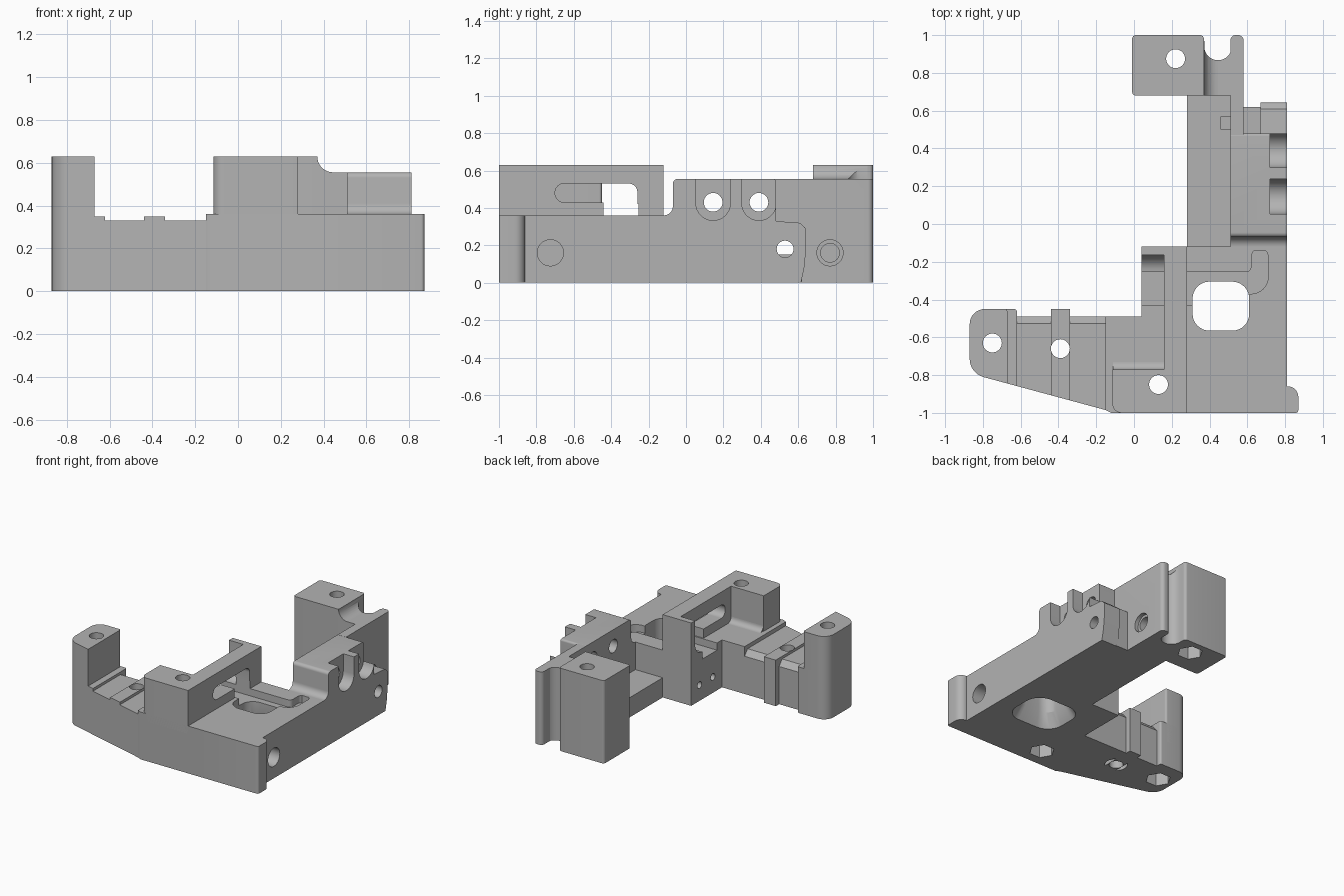
import bpy, bmesh, math
from mathutils import Vector

cube = bpy.data.objects.get("Cube")
if cube:
    bpy.data.objects.remove(cube, do_unlink=True)

grey = bpy.data.materials.new("plain grey")
grey.use_nodes = True
colour = (0.45, 0.45, 0.45, 1)
grey.diffuse_color = colour
grey.node_tree.nodes["Principled BSDF"].inputs["Base Color"].default_value = colour


def rounded(pts, radii):
    """Replace each corner that has a radius by a tangent arc."""
    out = []
    for i, p in enumerate(pts):
        r = radii.get(i, 0)
        p = Vector(p)
        if not r:
            out.append(p)
            continue
        a = (Vector(pts[i - 1]) - p).normalized()
        b = (Vector(pts[(i + 1) % len(pts)]) - p).normalized()
        half = a.angle(b) / 2
        c = p + (a + b).normalized() * r / math.sin(half)
        t = r / math.tan(half)
        s, e = p + a * t - c, p + b * t - c
        sweep = math.pi - 2 * half
        for k in range(9):
            f = k / 8
            out.append(c + (s * math.sin((1 - f) * sweep) + e * math.sin(f * sweep)) / math.sin(sweep))
    return out


def prism(name, pts, lo, hi, axis="z", radii=None, flare=1):
    """Extrude a profile along an axis: z takes (x,y), x takes (y,z), y takes (x,z)."""
    pts = rounded(pts, radii or {})
    mid = sum(pts, Vector((0, 0))) / len(pts)
    place = {"z": lambda p, h: (p.x, p.y, h),
             "x": lambda p, h: (h, p.x, p.y),
             "y": lambda p, h: (p.x, h, p.y)}[axis]
    bm = bmesh.new()
    low = [bm.verts.new(place(mid + (p - mid) * flare, lo)) for p in pts]
    top = [bm.verts.new(place(p, hi)) for p in pts]
    bm.faces.new(low)
    bm.faces.new(top)
    for i in range(len(pts)):
        j = (i + 1) % len(pts)
        bm.faces.new((low[i], low[j], top[j], top[i]))
    bmesh.ops.recalc_face_normals(bm, faces=bm.faces)
    me = bpy.data.meshes.new(name)
    bm.to_mesh(me)
    bm.free()
    me.materials.append(grey)
    ob = bpy.data.objects.new(name, me)
    bpy.context.collection.objects.link(ob)
    return ob


def rect(a, b, c, d):
    return [(a, c), (b, c), (b, d), (a, d)]


def box(name, x0, x1, y0, y1, z0, z1, radii=None):
    return prism(name, rect(x0, x1, y0, y1), z0, z1, "z", radii)


def circle(u, v, r, n=32, start=0.0):
    return [(u + r * math.cos(start + 2 * math.pi * i / n),
             v + r * math.sin(start + 2 * math.pi * i / n)) for i in range(n)]


def arc(u, v, r, a0, a1, n=8):
    return [(u + r * math.cos(math.radians(a0 + (a1 - a0) * i / n)),
             v + r * math.sin(math.radians(a0 + (a1 - a0) * i / n))) for i in range(n + 1)]


# Front base and its corner lip
base = prism("base", [(-0.12, -1), (0.87, -1), (0.87, -0.86), (0.81, -0.86), (0.81, -0.12),
                      (0.04, -0.12), (0.04, -0.49), (-0.15, -0.49), (-0.15, -0.985)],
             0, 0.36, radii={1: 0.015, 2: 0.055})

# Side arm with raised pads and an end post
front = lambda x: -0.985 - (x + 0.15) * 0.27
arm = prism("arm", [(-0.64, front(-0.64)), (-0.14, front(-0.14)), (-0.14, -0.49), (-0.64, -0.49)], 0, 0.33)
rib = prism("arm_rib", [(-0.44, front(-0.44)), (-0.34, front(-0.34)), (-0.34, -0.45), (-0.44, -0.45)], 0, 0.35)
foot = prism("arm_post_foot", [(-0.87, front(-0.87)), (-0.62, front(-0.62)), (-0.62, -0.45), (-0.87, -0.45)],
             0, 0.35, radii={0: 0.1, 2: 0.015, 3: 0.08})
post = prism("arm_post", [(-0.87, front(-0.87)), (-0.67, front(-0.67)), (-0.67, -0.45), (-0.87, -0.45)],
             0.2, 0.63, radii={0: 0.1, 2: 0.015, 3: 0.08})

# Centre wall with a wide front tower and a back post
wall = box("centre_wall", 0.16, 0.28, -0.99, -0.12, 0.30, 0.63)
tower = box("front_tower", -0.115, 0.28, -1, -0.77, 0.30, 0.63, {0: 0.05})
tower_fillet = prism("tower_fillet", [(-0.78, 0.35)] + [(-0.78, 0.40)] + arc(-0.73, 0.40, 0.04, 180, 270)
                     + [(-0.73, 0.35)], -0.11, 0.17, "x")
back_post = prism("back_post", [(-0.12, 0.30), (-0.12, 0.63), (-0.165, 0.63)]
                  + arc(-0.255, 0.45, 0.09, 0, -90) + [(-0.255, 0.30)], 0.04, 0.2, "x")

# Rear beam: low inner floor, tall outer block, thin rear wall
floor = box("beam_floor", 0.28, 0.55, -0.14, 0.70, 0, 0.15)
block = prism("beam_block", [(-0.14, 0), (0.48, 0), (0.48, 0.555), (-0.07, 0.555)]
              + arc(-0.12, 0.41, 0.05, 0, -90) + [(-0.14, 0.36)], 0.51, 0.81, "x", radii={2: 0.015, 3: 0.025})
rear_wall = box("rear_wall", 0.51, 0.58, 0.47, 1, 0, 0.555, {2: 0.028, 3: 0.028})
tab_profile = [(0.47, 0), (0.615, 0), (0.632, 0.08), (0.642, 0.18), (0.642, 0.29), (0.61, 0.32), (0.47, 0.33)]
tab = prism("beam_tab", tab_profile, 0.67, 0.81, "x", radii={4: 0.02})
tab_link = box("beam_tab_link", 0.57, 0.68, 0.47, 0.62, 0, 0.31)

# Rear block joined to the wall by a grooved web
rear_block = box("rear_block", -0.01, 0.37, 0.68, 1, 0, 0.63, {i: 0.02 for i in (0, 2, 3)})
web = box("rear_web", 0.36, 0.52, 0.68, 0.97, 0, 0.555)
web_fillet = prism("web_fillet", [(0.36, 0.55), (0.36, 0.63)] + arc(0.445, 0.63, 0.075, 180, 270)
                   + [(0.445, 0.55)], 0.68, 0.97, "y")

cuts = []


def cut(tool, *targets):
    tool.hide_render = True
    cuts.append(tool)
    for t in targets:
        m = t.modifiers.new(tool.name, "BOOLEAN")
        m.operation = "DIFFERENCE"
        m.solver = "EXACT"
        m.object = tool


# Vertical bolt holes with nut pockets underneath
for x, y, sides, parts in [(-0.75, -0.63, 6, (foot, post)), (-0.39, -0.66, 32, (arm, rib)),
                           (0.13, -0.85, 6, (base, tower, wall)), (0.22, 0.875, 6, (rear_block,))]:
    cut(prism("bolt_cut", circle(x, y, 0.05), -0.1, 0.8), *parts)
    cut(prism("nut_cut", circle(x, y, 0.09 if sides == 6 else 0.08, sides), -0.05, 0.11), parts[0])

# Flared square opening and the cable channel
opening = rect(0.31, 0.61, -0.565, -0.305)
corners = {i: 0.09 for i in range(4)}
cut(prism("opening_cut", opening, -0.05, 0.5, radii=corners), base)
cut(prism("flare_cut", opening, -0.02, 0.10, radii=corners, flare=1.45), base)
channel = [(0.0, -0.43), (0.33, -0.43), (0.33, -0.37), (0.71, -0.37), (0.71, -0.13), (0.622, -0.13),
           (0.622, -0.255), (0.0, -0.255)]
cut(prism("channel_cut", channel, 0.305, 0.42, radii={3: 0.09, 4: 0.043, 5: 0.043, 6: 0.03}), base, wall)

# Stepped window in the centre wall
window = [(-0.70, 0.43), (-0.44, 0.43), (-0.44, 0.34), (-0.26, 0.34), (-0.26, 0.53), (-0.70, 0.53)]
cut(prism("window_cut", window, 0.1, 0.32, "x", radii={0: 0.048, 4: 0.045, 5: 0.048}), wall)

# Chamfer along the back of the arm
cut(prism("arm_chamfer_cut", [(-0.535, 0.34), (-0.48, 0.34), (-0.48, 0.275)], -0.7, -0.1, "x"), arm)

# U-shaped seats with bores through the beam block
for y in (0.145, 0.39):
    seat = [(y - 0.092, 0.7)] + arc(y, 0.425, 0.092, 180, 360, 16) + [(y + 0.092, 0.7)]
    cut(prism("seat_cut", seat, 0.72, 0.9, "x"), block)
    cut(prism("bore_cut", circle(y, 0.43, 0.05), 0.45, 0.9, "x"), block)

# Side bolt holes
cut(prism("tab_hole_cut", circle(0.53, 0.18, 0.045), 0.45, 0.9, "x"), tab, tab_link, rear_wall)
cut(prism("lip_hole_cut", circle(-0.725, 0.16, 0.07), 0.62, 0.9, "x"), base)
cut(prism("wall_hole_cut", circle(0.77, 0.16, 0.07), 0.55, 0.7, "x"), rear_wall)
cut(prism("wall_bore_cut", circle(0.77, 0.16, 0.05), 0.4, 0.7, "x"), rear_wall, web)
for y in (-0.22, -0.38):
    cut(prism("pin_cut", circle(y, 0.12, 0.026, 16), -0.05, 0.14, "x"), base)

# Round groove between the rear block and the wall
groove = [(0.372, 1.1)] + arc(0.445, 0.94, 0.073, 180, 360, 16) + [(0.518, 1.1)]
cut(prism("groove_cut", groove, -0.1, 0.8), web, web_fillet)

# Small notch at the foot of the inner wall
cut(box("notch_cut", 0.46, 0.515, 0.50, 0.57, 0.12, 0.3), floor)

# Bake the cuts, drop the cutters and shade
bpy.context.view_layer.update()
graph = bpy.context.evaluated_depsgraph_get()
parts = [o for o in bpy.context.collection.objects if o.type == "MESH" and o not in cuts
         and o.data.materials and o.data.materials[0] == grey]
baked = [(o, bpy.data.meshes.new_from_object(o.evaluated_get(graph))) for o in parts]
for o, me in baked:
    o.modifiers.clear()
    o.data = me
for c in cuts:
    bpy.data.objects.remove(c, do_unlink=True)
bpy.ops.object.select_all(action="DESELECT")
for o in parts:
    o.select_set(True)
bpy.context.view_layer.objects.active = parts[0]
bpy.ops.object.shade_smooth_by_angle(angle=math.radians(30))
